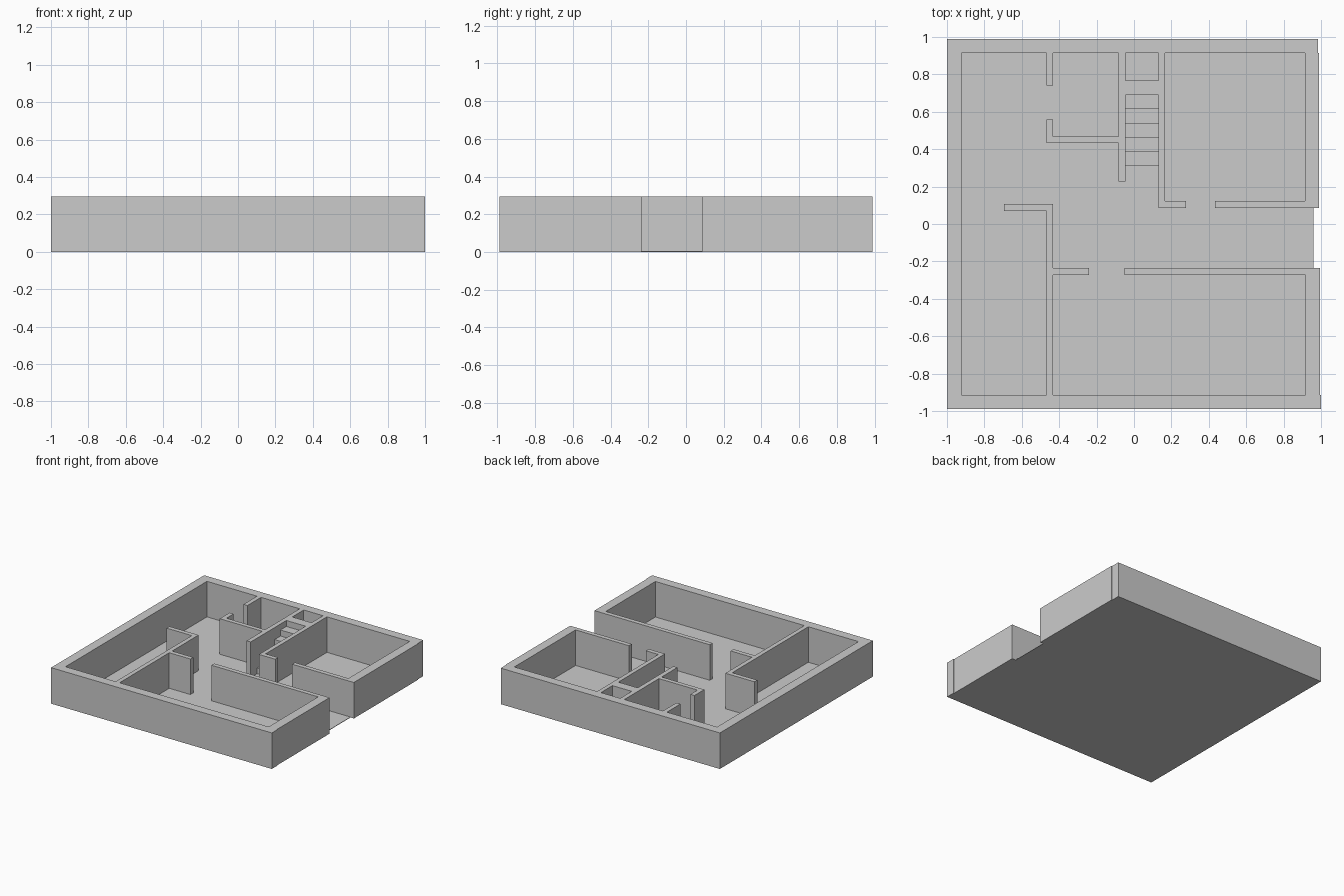
import bpy, bmesh

if "Cube" in bpy.data.objects:
    bpy.data.objects.remove(bpy.data.objects["Cube"])

HEIGHT = 0.295


def extrude_profile(name, points, axis, start, end):
    """Prism from a 2D profile: axis 'z' uses (x, y), axis 'x' uses (y, z)."""
    bm = bmesh.new()
    if axis == 'z':
        verts = [bm.verts.new((a, b, start)) for a, b in points]
        move = (0, 0, end - start)
    else:
        verts = [bm.verts.new((start, a, b)) for a, b in points]
        move = (end - start, 0, 0)
    base = bm.faces.new(verts)
    top = bmesh.ops.extrude_face_region(bm, geom=[base], use_keep_orig=True)
    bmesh.ops.translate(
        bm, vec=move,
        verts=[g for g in top['geom'] if isinstance(g, bmesh.types.BMVert)])
    bmesh.ops.recalc_face_normals(bm, faces=bm.faces)
    mesh = bpy.data.meshes.new(name)
    bm.to_mesh(mesh)
    bm.free()
    obj = bpy.data.objects.new(name, mesh)
    bpy.context.collection.objects.link(obj)
    return obj


def block(name, x0, x1, y0, y1, z1=HEIGHT):
    return extrude_profile(name, [(x0, y0), (x1, y0), (x1, y1), (x0, y1)],
                           'z', 0, z1)


# Thin floor slab, slightly recessed at the entrance
block("floor", -0.96, 0.96, -0.96, 0.96, 0.004)

# Thick outer walls, with an open entrance on the right
block("back_wall", -1.0, 0.985, 0.915, 0.99)
block("front_wall", -1.0, 1.0, -0.99, -0.915)
block("left_wall", -1.0, -0.922, -0.915, 0.915)
block("right_wall_front", 0.918, 0.995, -0.915, -0.236)
block("right_wall_back", 0.915, 0.99, 0.085, 0.915)

# Thin partitions: small room at the back and the stairwell
block("small_room_wall_back", -0.468, -0.432, 0.74, 0.915)
block("small_room_wall_front", -0.468, -0.432, 0.468, 0.56)
block("small_room_wall_side", -0.468, -0.082, 0.432, 0.468)
block("stairwell_wall_left", -0.082, -0.045, 0.228, 0.915)
block("stairwell_wall_right", 0.13, 0.165, 0.085, 0.915)

# Back right room, with a doorway
block("back_room_wall_left", 0.165, 0.278, 0.085, 0.122)
block("back_room_wall_right", 0.432, 0.915, 0.085, 0.122)

# Front right room, with a doorway
block("front_room_wall_left", -0.432, -0.24, -0.273, -0.236)
block("front_room_wall_right", -0.05, 0.918, -0.273, -0.236)

# Left room partition, with a return towards the outer wall
block("left_room_wall", -0.468, -0.432, -0.915, 0.107)
block("left_room_return", -0.695, -0.468, 0.07, 0.107)

# Solid staircase rising to wall height, with a shaft left behind it
STEPS = 6
START, TREAD, RISE = 0.31, 0.076, HEIGHT / STEPS
profile = [(START, 0)]
for i in range(STEPS):
    profile += [(START + i * TREAD, (i + 1) * RISE),
                (START + (i + 1) * TREAD, (i + 1) * RISE)]
profile.append((START + STEPS * TREAD, 0))
extrude_profile("stairs", profile, 'x', -0.045, 0.13)
